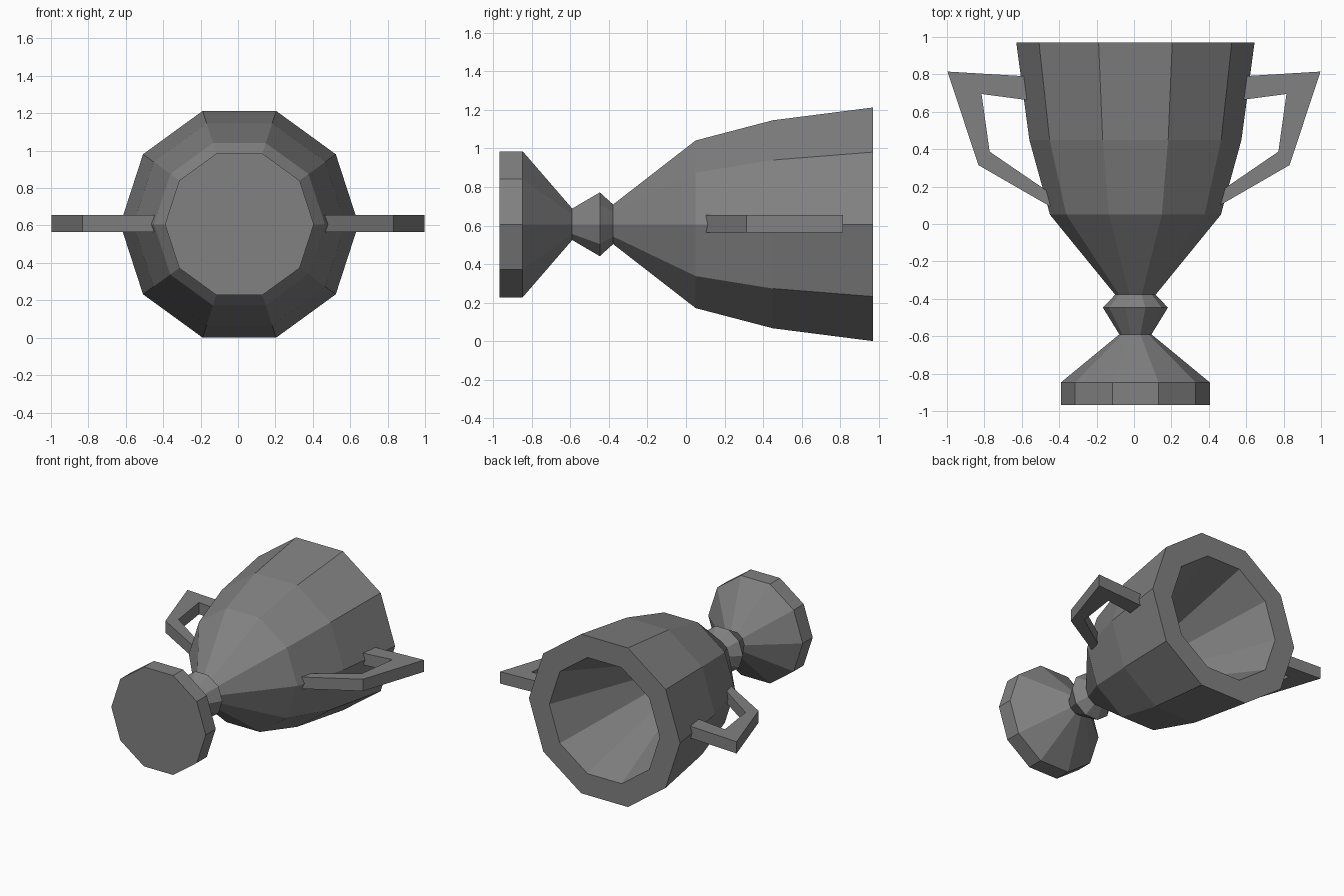
import bpy, bmesh, math

if "Cube" in bpy.data.objects:
    bpy.data.objects.remove(bpy.data.objects["Cube"])

SIDES = 10
CX, CZ = 0.0075, 0.6065      # axis of the cup, which lies along y

metal = bpy.data.materials.new("grey metal")
metal.diffuse_color = (0.22, 0.22, 0.22, 1)
metal.use_nodes = True
metal.node_tree.nodes["Principled BSDF"].inputs["Base Color"].default_value = metal.diffuse_color


def finish(name, bm):
    bmesh.ops.recalc_face_normals(bm, faces=bm.faces)
    mesh = bpy.data.meshes.new(name)
    bm.to_mesh(mesh)
    bm.free()
    mesh.materials.append(metal)
    obj = bpy.data.objects.new(name, mesh)
    bpy.context.collection.objects.link(obj)
    return obj


def lathe(name, profile):
    """Spin (y, radius) points around the cup axis and cap both ends."""
    bm = bmesh.new()
    rings = []
    for y, r in profile:
        rings.append([bm.verts.new((CX + r * math.cos(2 * math.pi * k / SIDES), y,
                                    CZ + r * math.sin(2 * math.pi * k / SIDES)))
                      for k in range(SIDES)])
    for a, b in zip(rings, rings[1:]):
        for k in range(SIDES):
            n = (k + 1) % SIDES
            bm.faces.new((a[k], a[n], b[n], b[k]))
    bm.faces.new(rings[0])
    bm.faces.new(rings[-1])
    return finish(name, bm)


def handle(name, side):
    """Angular loop made from an outer and an inner outline."""
    outer = [(0.55, 0.788), (0.997, 0.815), (0.832, 0.315), (0.43, 0.083)]
    inner = [(0.55, 0.66), (0.815, 0.695), (0.772, 0.387), (0.44, 0.16)]
    bm = bmesh.new()
    o = [bm.verts.new((side * x, y, 0.565)) for x, y in outer]
    i = [bm.verts.new((side * x, y, 0.565)) for x, y in inner]
    faces = [bm.faces.new((o[k], o[k + 1], i[k + 1], i[k])) for k in range(3)]
    ext = bmesh.ops.extrude_face_region(bm, geom=faces, use_keep_orig=True)
    top = [v for v in ext["geom"] if isinstance(v, bmesh.types.BMVert)]
    bmesh.ops.translate(bm, verts=top, vec=(0, 0, 0.09))
    return finish(name, bm)


# Cup with foot, stem knot, bowl, flat rim and tapered hollow
lathe("trophy_cup", [
    (-0.967, 0.398), (-0.847, 0.398),                 # foot
    (-0.59, 0.086), (-0.447, 0.174), (-0.378, 0.108),  # stem
    (0.05, 0.457), (0.45, 0.567), (0.97, 0.637),      # bowl
    (0.97, 0.465), (-0.08, 0.07),                     # rim and hollow
])

# Handles on both sides
handle("right_handle", 1)
handle("left_handle", -1)
